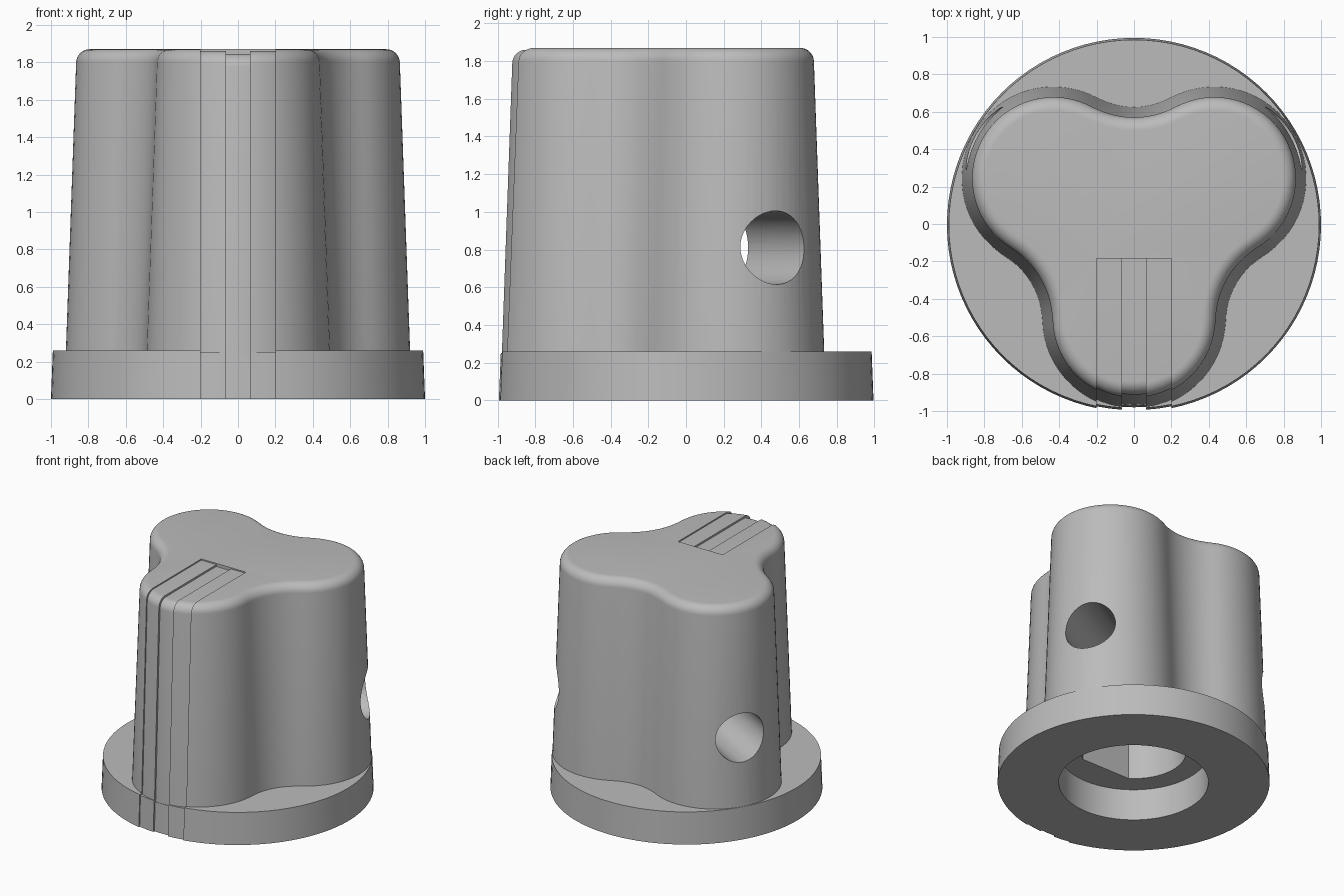
import bpy, bmesh, math
from math import sin, cos, radians

if "Cube" in bpy.data.objects:
    bpy.data.objects.remove(bpy.data.objects["Cube"], do_unlink=True)

LOBE_DIST, LOBE_R = 0.497, 0.49     # lobe centres and radius at the flange
VALLEY_DIST, VALLEY_R = 1.036, 0.406
FLANGE_Z, TOP_Z, FILLET = 0.26, 1.87, 0.07
DRAFT = 0.0355
HALF = 88.7                         # half the sweep of each lobe, in degrees

grey = bpy.data.materials.new("plain_grey")
grey.use_nodes = True
grey.diffuse_color = (0.5, 0.5, 0.5, 1)
grey.node_tree.nodes["Principled BSDF"].inputs["Base Color"].default_value = (0.5, 0.5, 0.5, 1)


def loft(name, rings):
    """Closed solid through a list of matching point rings."""
    bm = bmesh.new()
    loops = [[bm.verts.new(p) for p in ring] for ring in rings]
    for a, b in zip(loops, loops[1:]):
        for i in range(len(a)):
            j = (i + 1) % len(a)
            bm.faces.new((a[i], a[j], b[j], b[i]))
    bm.faces.new(loops[0][::-1])
    bm.faces.new(loops[-1])
    bmesh.ops.recalc_face_normals(bm, faces=bm.faces)
    mesh = bpy.data.meshes.new(name)
    bm.to_mesh(mesh)
    bm.free()
    obj = bpy.data.objects.new(name, mesh)
    bpy.context.collection.objects.link(obj)
    mesh.materials.append(grey)
    return obj


def circle(r, z, n=96):
    return [(r * cos(math.tau * i / n), r * sin(math.tau * i / n), z) for i in range(n)]


def trefoil(inset, z):
    """Three convex lobes joined by tangent concave valleys."""
    pts = []

    def arc(dist, at, r, start, end, n):
        for i in range(n):
            t = radians(start + (end - start) * i / n)
            pts.append((dist * cos(radians(at)) + r * cos(t),
                        dist * sin(radians(at)) + r * sin(t), z))
    for a in (30, 150, 270):
        arc(LOBE_DIST, a, LOBE_R - inset, a - HALF, a + HALF, 32)
        arc(VALLEY_DIST, a + 60, VALLEY_R + inset, a + 180 + HALF, a + 300 - HALF, 12)
    return pts


def boolean(target, tool, operation):
    mod = target.modifiers.new(operation, "BOOLEAN")
    mod.operation, mod.object, mod.solver = operation, tool, "EXACT"
    bpy.ops.object.select_all(action="DESELECT")
    target.select_set(True)
    bpy.context.view_layer.objects.active = target
    bpy.ops.object.modifier_apply(modifier=mod.name)
    bpy.data.objects.remove(tool, do_unlink=True)


def knob_solid(name, inset=0.0):
    """Flange plus drafted grip; inset shrinks all but the underside."""
    floor = -0.2 if inset else 0
    body = loft(name, [circle(1 - inset, floor), circle(1 - inset, 0),
                       circle(0.99 - inset, FLANGE_Z - inset)][0 if inset else 1:])
    levels = [(0.2, DRAFT * (0.2 - FLANGE_Z))]
    for i in range(9):
        t = radians(90 * i / 8)
        z = TOP_Z - FILLET * (1 - sin(t))
        levels.append((z, DRAFT * (z - FLANGE_Z) + FILLET * (1 - cos(t))))
    grip = loft("grip", [trefoil(d + inset, z - inset) for z, d in levels])
    boolean(body, grip, "UNION")
    return body


def box(name, x0, x1, y0, y1, z0, z1):
    return loft(name, [[(x0, y0, z), (x1, y0, z), (x1, y1, z), (x0, y1, z)] for z in (z0, z1)])


knob = knob_solid("knob_body")

# Stepped pointer strip wrapping over the front lobe
for x0, x1, depth in ((-0.2, 0.2, 0.01), (-0.065, 0.065, 0.025)):
    strip = box("strip_cutter", x0, x1, -1.2, -0.18, -0.1, 2)
    boolean(strip, knob_solid("strip_core", depth), "DIFFERENCE")
    boolean(knob, strip, "DIFFERENCE")

# Underside recess and D-shaped shaft bore
boolean(knob, loft("recess_cutter", [circle(0.55, -0.1), circle(0.55, 0.255)]), "DIFFERENCE")
bore = loft("bore_cutter", [circle(0.385, 0.1), circle(0.385, 1.45)])
boolean(bore, box("bore_flat", -1, 1, -1, -0.317, 0, 2), "DIFFERENCE")
boolean(knob, bore, "DIFFERENCE")

# Set screw holes through the two back lobes
for angle in (30, 150):
    c, s = cos(radians(angle)), sin(radians(angle))
    rings = [[(d * c - u * s, d * s + u * c, 0.81 + v) for u, v, _ in circle(0.195, 0, 48)]
             for d in (0.15, 1.2)]
    boolean(knob, loft("screw_cutter", rings), "DIFFERENCE")

# Centre the finished part and shade it
for v in knob.data.vertices:
    v.co.y -= 0.005
bpy.ops.object.select_all(action="DESELECT")
knob.select_set(True)
bpy.context.view_layer.objects.active = knob
bpy.ops.object.shade_smooth_by_angle(angle=radians(30))
